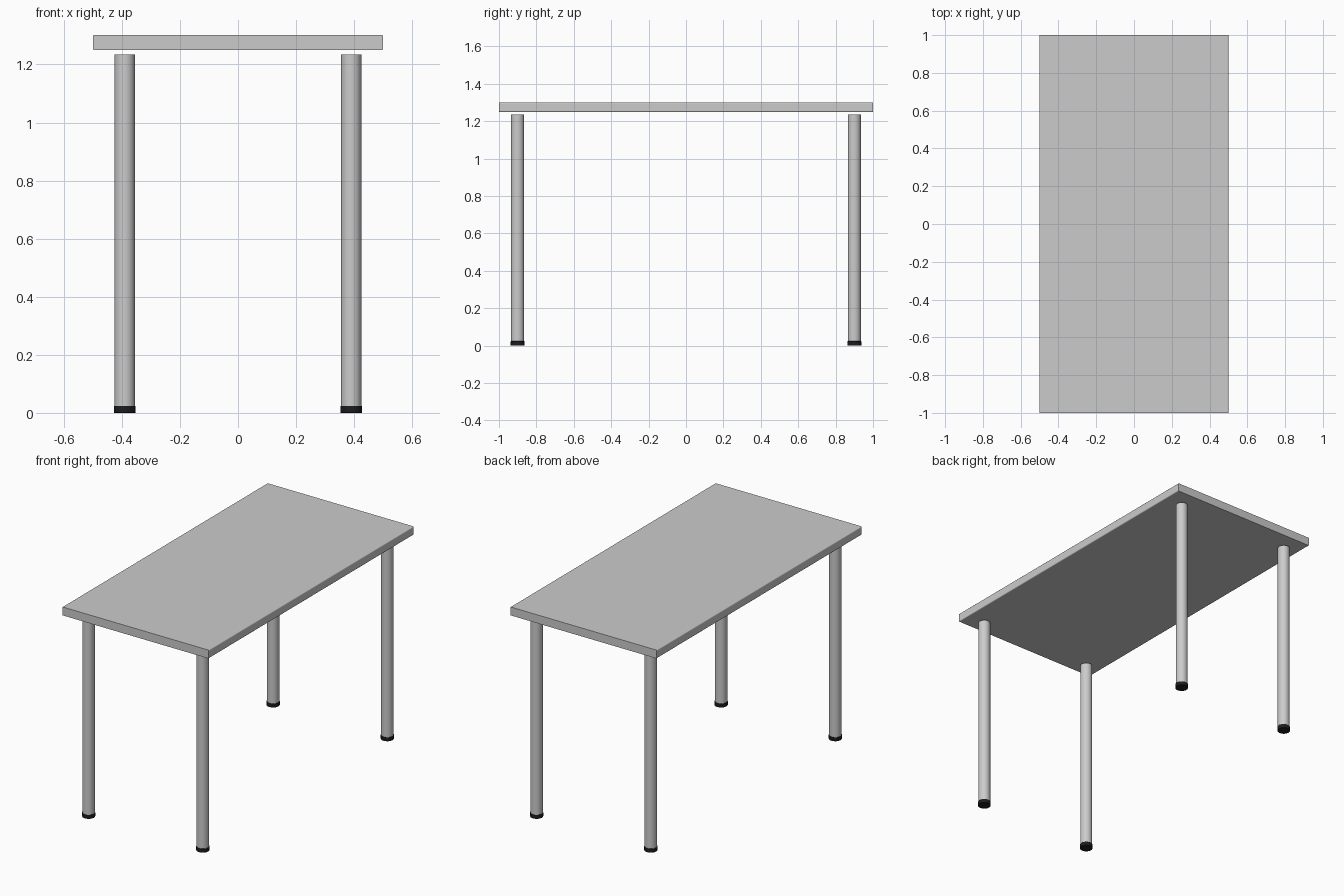
import bpy

if "Cube" in bpy.data.objects:
    bpy.data.objects.remove(bpy.data.objects["Cube"])

black = bpy.data.materials.new("black_rubber")
black.diffuse_color = (0.012, 0.012, 0.012, 1)
black.use_nodes = True
black.node_tree.nodes["Principled BSDF"].inputs["Base Color"].default_value = black.diffuse_color


def cylinder(name, x, y, z0, z1, radius, bevel=0.0):
    bpy.ops.mesh.primitive_cylinder_add(vertices=32, radius=radius, depth=z1 - z0,
                                        location=(x, y, (z0 + z1) / 2))
    ob = bpy.context.object
    ob.name = name
    if bevel:
        mod = ob.modifiers.new("soft_rim", 'BEVEL')
        mod.width = bevel
        mod.segments = 2
    bpy.ops.object.shade_smooth_by_angle()
    return ob


# Table top, with the long edges slightly rounded
bpy.ops.mesh.primitive_cube_add(size=1, location=(0, 0, 1.275))
top = bpy.context.object
top.name = "table_top"
top.scale = (1.0, 2.0, 0.052)
bpy.ops.object.transform_apply(location=False, rotation=False, scale=True)
weights = top.data.attributes.new("bevel_weight_edge", 'FLOAT', 'EDGE')
for edge in top.data.edges:
    a, b = (top.data.vertices[i].co for i in edge.vertices)
    weights.data[edge.index].value = 1.0 if abs(a.y - b.y) > 1 else 0.0
bevel = top.modifiers.new("rounded_edges", 'BEVEL')
bevel.limit_method = 'WEIGHT'
bevel.width = 0.005
bevel.segments = 3
bpy.ops.object.shade_smooth_by_angle()

# Four round legs with black feet; the legs stop just short of the top
for side, x in (("left", -0.39), ("right", 0.39)):
    for end, y in (("front", -0.9), ("back", 0.9)):
        cylinder(f"{end}_{side}_leg", x, y, 0.02, 1.235, 0.035)
        foot = cylinder(f"{end}_{side}_foot", x, y, 0.0, 0.024, 0.037, 0.001)
        foot.data.materials.append(black)
